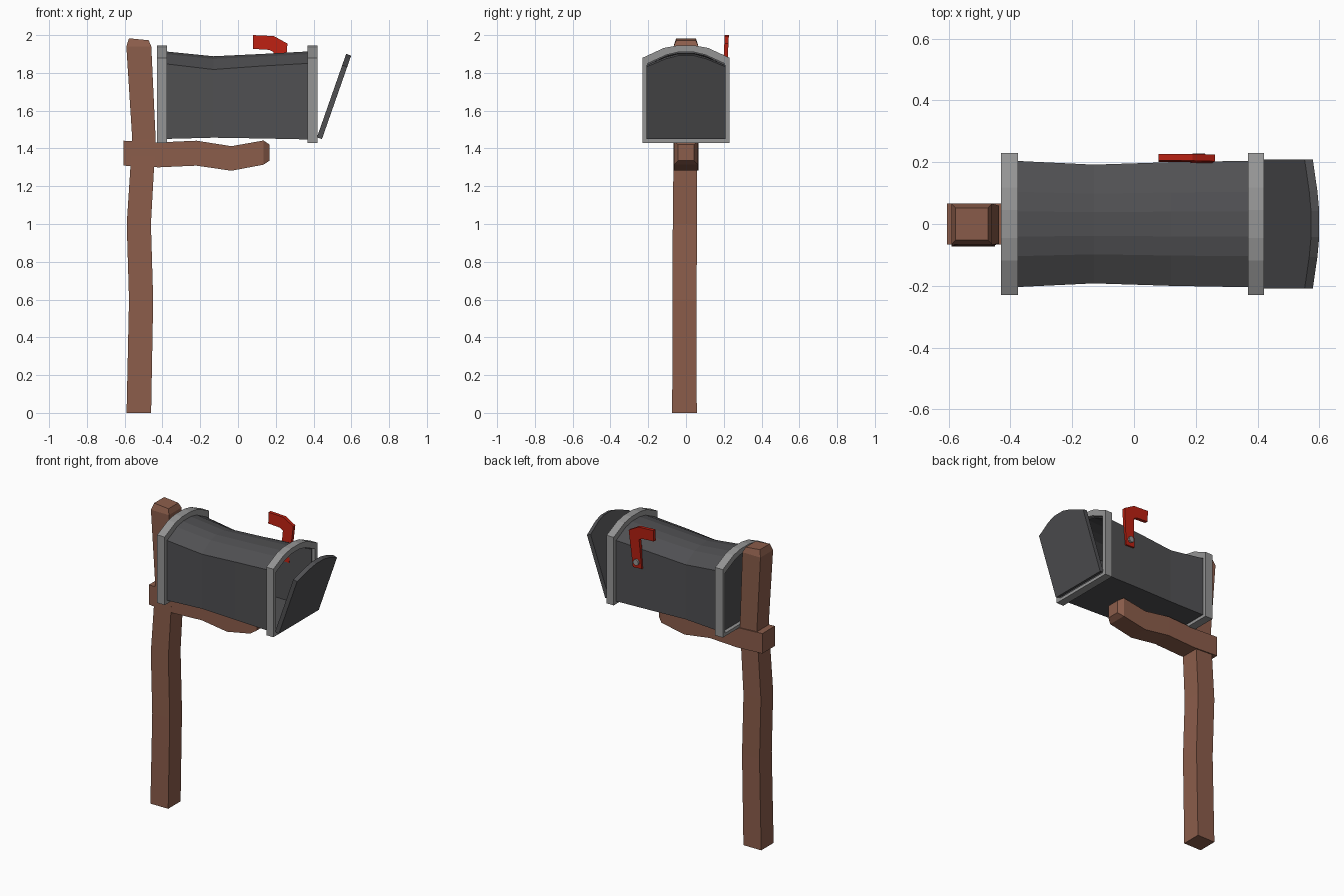
import bpy, bmesh, math
from mathutils import Vector

if "Cube" in bpy.data.objects:
    bpy.data.objects.remove(bpy.data.objects["Cube"])


def material(name, rgb):
    m = bpy.data.materials.new(name)
    m.diffuse_color = (*rgb, 1)
    m.use_nodes = True
    m.node_tree.nodes["Principled BSDF"].inputs["Base Color"].default_value = m.diffuse_color
    return m


WOOD = material("brown wood", (0.26, 0.11, 0.07))
DARK = material("dark metal", (0.08, 0.08, 0.085))
STEEL = material("light metal", (0.30, 0.30, 0.30))
RED = material("red paint", (0.50, 0.015, 0.006))


def loft(name, rings, mat, caps=True, loop=False):
    """Skin a list of equal-length point rings."""
    bm = bmesh.new()
    vs = [[bm.verts.new(p) for p in r] for r in rings]
    n = len(vs[0])
    pairs = list(zip(vs, vs[1:])) + ([(vs[-1], vs[0])] if loop else [])
    for a, b in pairs:
        for i in range(n):
            j = (i + 1) % n
            bm.faces.new((a[i], a[j], b[j], b[i]))
    if caps and not loop:
        bm.faces.new(vs[0][::-1])
        bm.faces.new(vs[-1])
    bmesh.ops.recalc_face_normals(bm, faces=bm.faces[:])
    me = bpy.data.meshes.new(name)
    bm.to_mesh(me)
    bm.free()
    me.materials.append(mat)
    ob = bpy.data.objects.new(name, me)
    bpy.context.collection.objects.link(ob)
    return ob


def arch(half, bottom, shoulder, mid, top):
    """Mailbox end profile as (y, z) points."""
    right = [(half, bottom), (half, shoulder), (half * 0.51, mid), (half * 0.2, top)]
    return right + [(-y, z) for y, z in reversed(right)]


def at_x(x, prof):
    return [(x, y, z) for y, z in prof]


SQ = [(-1, -1), (1, -1), (1, 1), (-1, 1)]

# crooked post: z, centre x, centre y, half width
post = [(0, -.525, -.008, .065), (.6, -.513, -.008, .064), (1.0, -.525, -.006, .064),
        (1.45, -.498, -.003, .062), (1.94, -.525, 0, .066), (1.983, -.525, 0, .052)]
rings = [[(cx + h * a, cy + h * b, z) for a, b in SQ] for z, cx, cy, h in post]
rings[-1] = [(x, y, z - 0.1 * (x + .577)) for x, y, z in rings[-1]]
loft("post", rings, WOOD)

# wavy support arm: x, centre z, half width
arm = [(-.605, 1.375, .066), (-.42, 1.366, .066), (-.22, 1.375, .066),
       (-.035, 1.347, .065), (.135, 1.378, .064), (.168, 1.378, .042)]
loft("support_arm", [[(x, h * a, cz + h * b) for a, b in SQ] for x, cz, h in arm], WOOD)

# sagging box shell
shell = [(-.40, .205, 1.45, 1.85, 1.915), (-.13, .192, 1.457, 1.818, 1.888),
         (.12, .2, 1.453, 1.836, 1.9), (.40, .205, 1.447, 1.852, 1.915)]
body = loft("box_shell", [at_x(x, arch(w, b, s, t - .014, t)) for x, w, b, s, t in shell],
            DARK, caps=False)
mod = body.modifiers.new("thickness", "SOLIDIFY")
mod.thickness = 0.012
mod.offset = -1

# back panel
panel = arch(.204, 1.451, 1.849, 1.9, 1.914)
loft("back_panel", [at_x(-.405, panel), at_x(-.39, panel)], DARK)

# end frames
outer = arch(.23, 1.43, 1.88, 1.932, 1.945)
inner = arch(.2045, 1.451, 1.849, 1.895, 1.91)
for name, x0, x1 in (("back_frame", -.43, -.375), ("front_frame", .368, .42)):
    loft(name, [at_x(x0, outer), at_x(x1, outer), at_x(x1, inner), at_x(x0, inner)],
         STEEL, loop=True)

# door hinged at the bottom and left ajar
tilt = math.radians(19.3)
up = Vector((math.sin(tilt), 0, math.cos(tilt)))
out = Vector((math.cos(tilt), 0, -math.sin(tilt)))
hinge = Vector((.418, 0, 1.459))
door = arch(.209, 0, .405, .45, .468)
loft("door", [[hinge + out * d + up * v + Vector((0, y, 0)) for y, v in door]
              for d in (0, .028)], DARK)

# flag: L-shaped outline in (x, z)
flag = [(.08, 2.0), (.19, 1.995), (.262, 1.955), (.24, 1.712), (.175, 1.715),
        (.188, 1.91), (.165, 1.922), (.08, 1.927)]
loft("flag", [[(x, y + .05 * (z - 1.9), z) for x, z in flag] for y in (.2, .222)], RED)

# flag pivot bolt
loft("flag_bolt", [[(.209 + .02 * math.cos(i * math.pi / 4), y, 1.755 + .02 * math.sin(i * math.pi / 4))
                    for i in range(8)] for y in (.19, .228)], STEEL)
